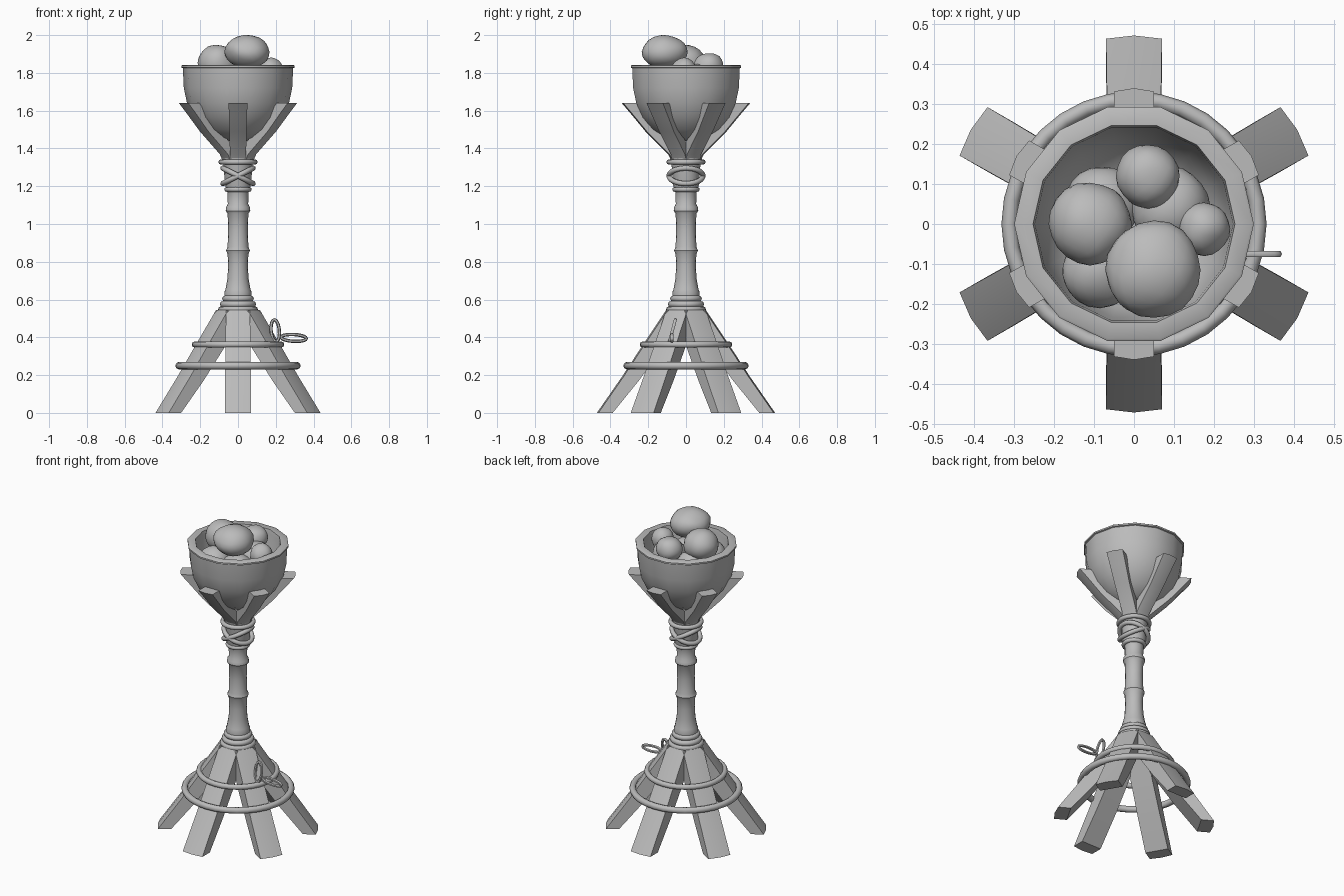
import bpy, bmesh, math
from mathutils import Vector, Matrix, noise

if "Cube" in bpy.data.objects:
    bpy.data.objects.remove(bpy.data.objects["Cube"], do_unlink=True)

GREY = (0.5, 0.5, 0.5, 1)
mat = bpy.data.materials.new("plain_grey")
mat.use_nodes = True
mat.diffuse_color = GREY
mat.node_tree.nodes["Principled BSDF"].inputs["Base Color"].default_value = GREY


def finish(name, bm, angle=35):
    bmesh.ops.recalc_face_normals(bm, faces=bm.faces)
    me = bpy.data.meshes.new(name)
    bm.to_mesh(me)
    bm.free()
    me.materials.append(mat)
    me.shade_smooth()
    me.set_sharp_from_angle(angle=math.radians(angle))
    ob = bpy.data.objects.new(name, me)
    bpy.context.collection.objects.link(ob)
    return ob


def loft(name, rings, angle=35, capped=True, closed=False):
    """Skin a list of equal-length point rings."""
    bm = bmesh.new()
    vs = [[bm.verts.new(p) for p in ring] for ring in rings]
    n = len(vs[0])
    pairs = list(zip(vs, vs[1:])) + ([(vs[-1], vs[0])] if closed else [])
    for a, b in pairs:
        for i in range(n):
            j = (i + 1) % n
            bm.faces.new((a[i], a[j], b[j], b[i]))
    if capped and not closed:
        bm.faces.new(vs[0])
        bm.faces.new(vs[-1])
    return finish(name, bm, angle)


def lathe(name, profile, sides):
    turn = [2 * math.pi * i / sides for i in range(sides)]
    return loft(name, [[(r * math.cos(a), r * math.sin(a), z) for a in turn]
                       for r, z in profile])


def hoop(name, centre, rx, ry, tube, rot=Matrix(), steps=28, sides=8):
    """Elliptical ring with a round section, turned by rot."""
    rings = []
    for i in range(steps):
        a = 2 * math.pi * i / steps
        mid = Vector((rx * math.cos(a), ry * math.sin(a), 0))
        out = Vector((ry * math.cos(a), rx * math.sin(a), 0)).normalized()
        rings.append([Vector(centre) + rot @ (mid + tube * (
            out * math.cos(b) + Vector((0, 0, 1)) * math.sin(b)))
            for b in (2 * math.pi * k / sides for k in range(sides))])
    return loft(name, rings, 60, closed=True)


def slat(name, stations, angle):
    """Slightly bowed plank; stations are outer r, z, inner r, z, half width."""
    spin = Matrix.Rotation(angle, 3, 'Z')
    rings = []
    for ro, zo, ri, zi, w in stations:
        section = [(ro - 0.008, -w, zo), (ro, 0, zo), (ro - 0.008, w, zo),
                   (ri, w, zi), (ri, -w, zi)]
        rings.append([spin @ Vector(p) for p in section])
    return loft(name, rings, 25)


# Splayed feet and the arms cradling the bowl
FOOT = [(0.472, 0, 0.388, 0, 0.07), (0.34, 0.19, 0.25, 0.17, 0.068),
        (0.235, 0.35, 0.14, 0.32, 0.066), (0.105, 0.545, 0.02, 0.49, 0.064)]
ARM = [(0.06, 1.30, 0.01, 1.32, 0.042), (0.095, 1.37, 0.03, 1.39, 0.043),
       (0.215, 1.49, 0.165, 1.52, 0.045), (0.285, 1.575, 0.225, 1.59, 0.048),
       (0.34, 1.64, 0.265, 1.64, 0.05)]
for k in range(6):
    a = math.radians(30 + 60 * k)
    slat(f"foot_{k + 1}", FOOT, a)
    slat(f"arm_{k + 1}", ARM, a)

# Jointed cane post
lathe("post", [(0.06, 0.5), (0.07, 0.61), (0.072, 0.64), (0.066, 0.655),
               (0.056, 0.71), (0.052, 0.78), (0.055, 0.84), (0.063, 0.86),
               (0.055, 0.88), (0.052, 0.97), (0.055, 1.055), (0.065, 1.07),
               (0.063, 1.09), (0.054, 1.105), (0.056, 1.17), (0.07, 1.21),
               (0.075, 1.3), (0.085, 1.35)], 16)

# Lashings around the post
for i, (z, r, t) in enumerate([(0.605, 0.067, 0.017), (0.575, 0.078, 0.018),
                               (0.547, 0.088, 0.018), (1.183, 0.06, 0.013),
                               (1.328, 0.09, 0.014)]):
    hoop(f"binding_{i + 1}", (0, 0, z), r, r, t)
for name, s in (("cross_lashing_a", 1), ("cross_lashing_b", -1)):
    hoop(name, (0, 0, 1.255), 0.09, 0.09, 0.014,
         Matrix.Rotation(s * math.radians(27), 3, 'Y'))

# Hoops tying the feet
hoop("upper_foot_hoop", (0, 0, 0.362), 0.228, 0.228, 0.017, steps=32)
hoop("lower_foot_hoop", (0, 0, 0.25), 0.312, 0.312, 0.02, steps=32)

# Two loose bow loops on the upper hoop
upright = Matrix.Rotation(math.radians(90), 3, 'X')
hoop("bow_loop_side", (0.295, -0.075, 0.397), 0.067, 0.018, 0.009,
     Matrix.Rotation(math.radians(3), 3, 'Y') @ upright, 20, 6)
hoop("bow_loop_up", (0.197, -0.072, 0.435), 0.022, 0.06, 0.009,
     Matrix.Rotation(math.radians(-15), 3, 'X')
     @ Matrix.Rotation(math.radians(-5), 3, 'Y') @ upright, 20, 6)

# Bowl, outside then over the rim to the inside
lathe("bowl", [(0.05, 1.44), (0.115, 1.455), (0.18, 1.5), (0.235, 1.565),
               (0.27, 1.64), (0.287, 1.72), (0.292, 1.825), (0.3, 1.828),
               (0.3, 1.838), (0.294, 1.842), (0.253, 1.842), (0.248, 1.82),
               (0.24, 1.72), (0.215, 1.64), (0.165, 1.57), (0.08, 1.53)], 14)

# Lumpy round stones: x, y, z, radius, height radius
STONES = [(0.05, -0.115, 1.912, 0.12, 0.088), (-0.11, 0, 1.855, 0.104, 0.094),
          (0.035, 0.12, 1.835, 0.08, 0.07), (0.175, -0.012, 1.81, 0.066, 0.07),
          (-0.085, -0.115, 1.74, 0.095, 0.09), (0.09, 0.045, 1.76, 0.1, 0.09),
          (-0.08, 0.05, 1.73, 0.095, 0.09), (0.06, -0.1, 1.72, 0.1, 0.09)]
for i, (x, y, z, r, h) in enumerate(STONES):
    bm = bmesh.new()
    bmesh.ops.create_icosphere(bm, subdivisions=3, radius=1)
    for v in bm.verts:
        v.co *= 1 + 0.07 * noise.noise(v.co * 1.3 + Vector((i * 5.3, i, 0)))
        v.co = Vector((x + v.co.x * r, y + v.co.y * r, z + v.co.z * h))
    finish(f"stone_{i + 1}", bm, 60)
